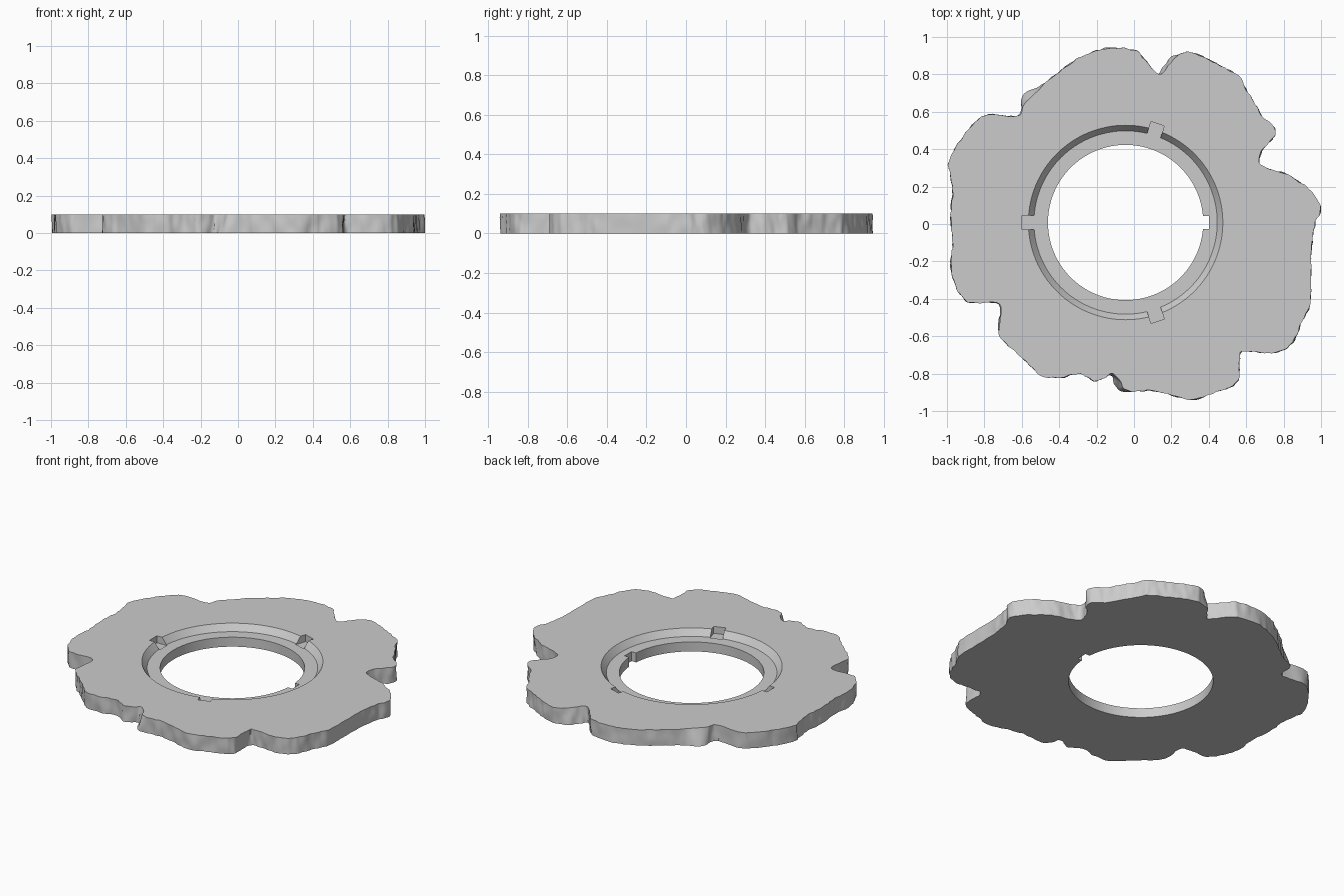
import bpy, bmesh, math
from mathutils import Vector, Matrix, noise

cube = bpy.data.objects.get("Cube")
if cube:
    bpy.data.objects.remove(cube, do_unlink=True)

THICK = 0.1
LEDGE = 0.06
CENTRE = Vector((-0.045, 0.008, 0))

stone = bpy.data.materials.new("stone_grey")
stone.use_nodes = True
grey = (0.6, 0.6, 0.6, 1)
stone.diffuse_color = grey
stone.node_tree.nodes["Principled BSDF"].inputs["Base Color"].default_value = grey

# Irregular outline of the slab, clockwise
OUTLINE = [
    (-.15, .94), (0, .93), (.06, .88), (.13, .8), (.18, .84), (.22, .89), (.29, .92),
    (.38, .89), (.47, .84), (.56, .79), (.6, .72), (.65, .64), (.69, .57), (.75, .52),
    (.75, .47), (.69, .4), (.67, .33), (.71, .3), (.83, .26), (.93, .19), (.98, .13),
    (1, .08), (.97, .01), (.95, -.11), (.94, -.43), (.9, -.52),
    (.85, -.63), (.79, -.68), (.72, -.69), (.62, -.68), (.57, -.69), (.56, -.83),
    (.52, -.87), (.43, -.9), (.31, -.94), (.19, -.91), (.08, -.89), (-.04, -.89),
    (-.09, -.82), (-.12, -.8), (-.2, -.84), (-.3, -.8), (-.39, -.82), (-.5, -.81),
    (-.58, -.73), (-.66, -.66), (-.72, -.59), (-.72, -.43), (-.88, -.42), (-.94, -.36),
    (-.98, -.24), (-.97, -.11), (-.98, .05), (-.97, .19), (-.99, .33), (-.92, .46),
    (-.8, .58), (-.61, .58), (-.59, .63), (-.5, .73), (-.43, .79), (-.29, .89),
]

# Spots where the foot of the wall leans outward: position, shift
LEANS = [
    (Vector((-.57, .68)), Vector((-.03, .03))),
    (Vector((.18, .86)), Vector((-.02, .01))),
    (Vector((-.07, -.85)), Vector((-.03, -.01))),
    (Vector((-.72, -.51)), Vector((-.01, 0))),
]


def smooth_loop(points, steps):
    """Closed curve through the points, with softened tangents."""
    pts = [Vector(p) for p in points]
    out = []
    for i, b in enumerate(pts):
        a, c, d = pts[i - 1], pts[(i + 1) % len(pts)], pts[(i + 2) % len(pts)]
        reach = (c - b).length
        m1 = (c - a).normalized() * reach * 0.8
        m2 = (d - b).normalized() * reach * 0.8
        for s in range(steps):
            t = s / steps
            u = 1 - t
            out.append(b * (1 + 2 * t) * u * u + m1 * t * u * u
                       + c * t * t * (3 - 2 * t) - m2 * t * t * u)
    return out


def finish(name, bm):
    bmesh.ops.recalc_face_normals(bm, faces=bm.faces)
    mesh = bpy.data.meshes.new(name)
    bm.to_mesh(mesh)
    bm.free()
    mesh.materials.append(stone)
    obj = bpy.data.objects.new(name, mesh)
    bpy.context.collection.objects.link(obj)
    return obj


def bridge(bm, lower, upper):
    n = len(lower)
    for i in range(n):
        j = (i + 1) % n
        bm.faces.new((lower[i], lower[j], upper[j], upper[i]))


def make_slab():
    """Flat slab with a rough, chipped side wall."""
    bm = bmesh.new()
    loop = smooth_loop(OUTLINE, 8)
    levels = 6
    rings = []
    for k in range(levels + 1):
        z = THICK * k / levels
        ring = []
        for i, p in enumerate(loop):
            along = (loop[(i + 1) % len(loop)] - loop[i - 1]).normalized()
            outward = Vector((-along.y, along.x))
            # Vertical grain: noise is stretched along z
            grain = noise.noise(Vector((p.x * 30, p.y * 30, z * 12)))
            q = p + outward * grain * 0.008
            for spot, shift in LEANS:
                q += shift * (1 - z / THICK) * math.exp(-((p - spot).length / 0.07) ** 2)
            ring.append(bm.verts.new((q.x, q.y, z)))
        rings.append(ring)
    for lower, upper in zip(rings, rings[1:]):
        bridge(bm, lower, upper)
    bm.faces.new(rings[0])
    bm.faces.new(rings[-1])
    return finish("rough_slab", bm)


def make_bore(sides=128):
    """Turned cutter: round hole, flat ledge and sloped rim."""
    bm = bmesh.new()
    profile = [(.415, -.1), (.415, LEDGE), (.49, LEDGE), (.52, THICK), (.52, .2)]
    rings = []
    for r, z in profile:
        rings.append([bm.verts.new(CENTRE + Vector((
            r * math.cos(math.tau * i / sides), r * math.sin(math.tau * i / sides), z)))
            for i in range(sides)])
    for lower, upper in zip(rings, rings[1:]):
        bridge(bm, lower, upper)
    bm.faces.new(rings[0])
    bm.faces.new(rings[-1])
    return finish("bore_cutter", bm)


def make_slot(name, angle, inner, outer, floor, width=0.075):
    """Box cutter reaching from one radius to another."""
    bm = bmesh.new()
    bmesh.ops.create_cube(bm, size=1)
    top = 0.2
    bmesh.ops.scale(bm, verts=bm.verts, vec=(outer - inner, width, top - floor))
    bmesh.ops.translate(bm, verts=bm.verts,
                        vec=((inner + outer) / 2, 0, (top + floor) / 2))
    bmesh.ops.transform(bm, verts=bm.verts, matrix=Matrix.Translation(CENTRE)
                        @ Matrix.Rotation(math.radians(angle), 4, 'Z'))
    return finish(name, bm)


slab = make_slab()
cutters = [make_bore(), make_slot("key_cutter", 0, .3, .445, -.1, .07)]
for angle in (72, 180, 288):
    cutters.append(make_slot("rim_slot_cutter", angle, .482, .555, LEDGE - .004))

# Cut the bore and slots, then discard the cutters
bpy.context.view_layer.objects.active = slab
slab.select_set(True)
for cutter in cutters:
    mod = slab.modifiers.new("cut", 'BOOLEAN')
    mod.operation = 'DIFFERENCE'
    mod.solver = 'EXACT'
    mod.object = cutter
    bpy.ops.object.modifier_apply(modifier=mod.name)
    bpy.data.objects.remove(cutter, do_unlink=True)

bpy.ops.object.shade_smooth_by_angle(angle=math.radians(30))
